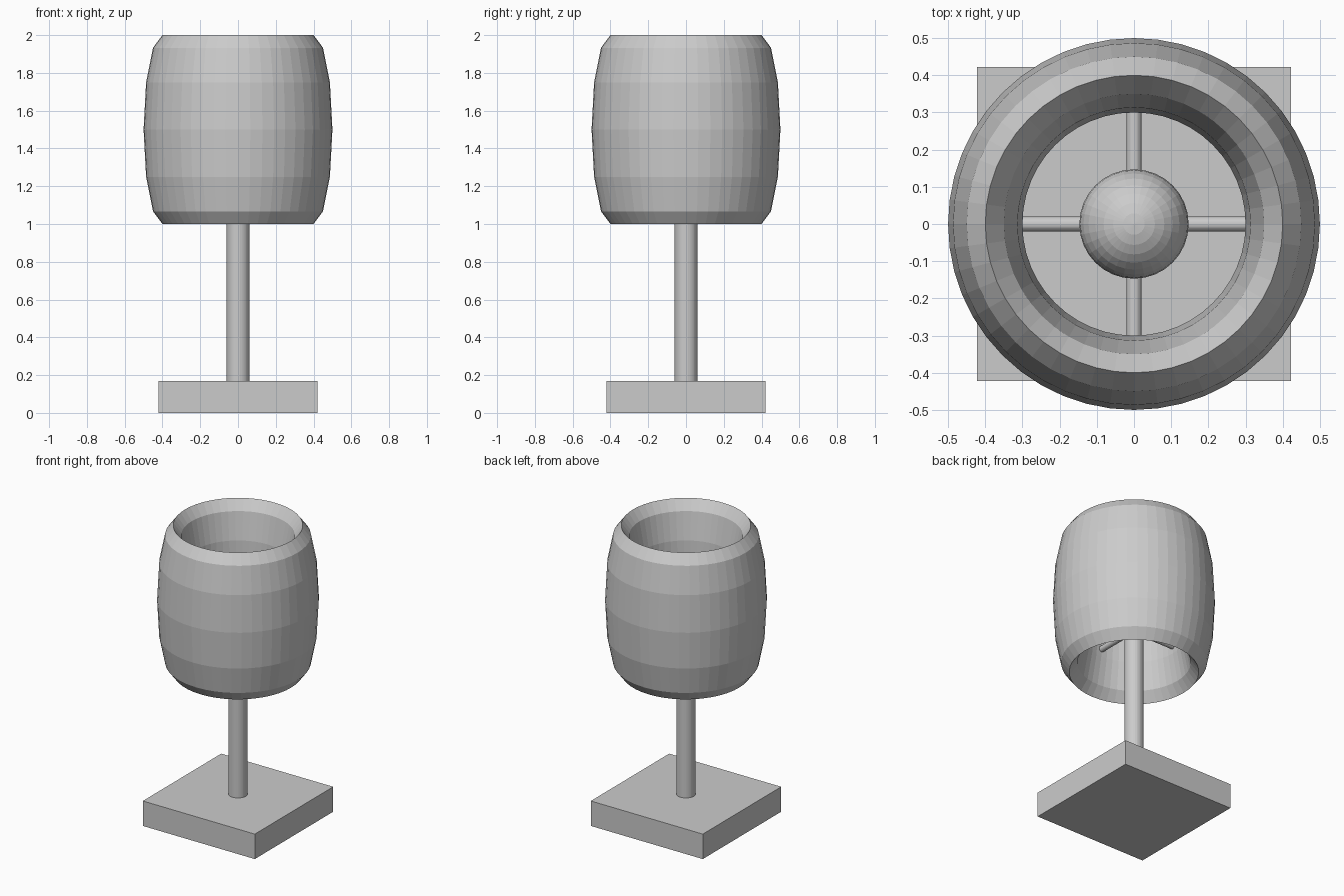
import bpy
from math import pi

if "Cube" in bpy.data.objects:
    bpy.data.objects.remove(bpy.data.objects["Cube"])


def rod(name, radius, length, loc, rot=(0, 0, 0), sides=32):
    bpy.ops.mesh.primitive_cylinder_add(vertices=sides, radius=radius, depth=length,
                                        location=loc, rotation=rot)
    bpy.context.object.name = name


# Square base
bpy.ops.mesh.primitive_cube_add(size=1, location=(0, 0, 0.085))
base = bpy.context.object
base.name = "base"
base.scale = (0.844, 0.844, 0.17)

# Pole from the base up into the bulb
rod("pole", 0.06, 1.25, (0, 0, 0.775))

# Barrel shade: a ring stretched upward
bpy.ops.mesh.primitive_torus_add(major_segments=48, minor_segments=12,
                                 major_radius=0.4, minor_radius=0.1, location=(0, 0, 1.5))
shade = bpy.context.object
shade.name = "shade"
shade.scale.z = 5

# Crossed bars holding the shade
rod("support_bar_x", 0.02, 0.64, (0, 0, 1.3), (0, pi / 2, 0))
rod("support_bar_y", 0.02, 0.64, (0, 0, 1.3), (pi / 2, 0, 0))

# Bulb
bpy.ops.mesh.primitive_uv_sphere_add(segments=32, ring_count=16, radius=0.147,
                                     location=(0, 0, 1.5))
bpy.context.object.name = "bulb"
